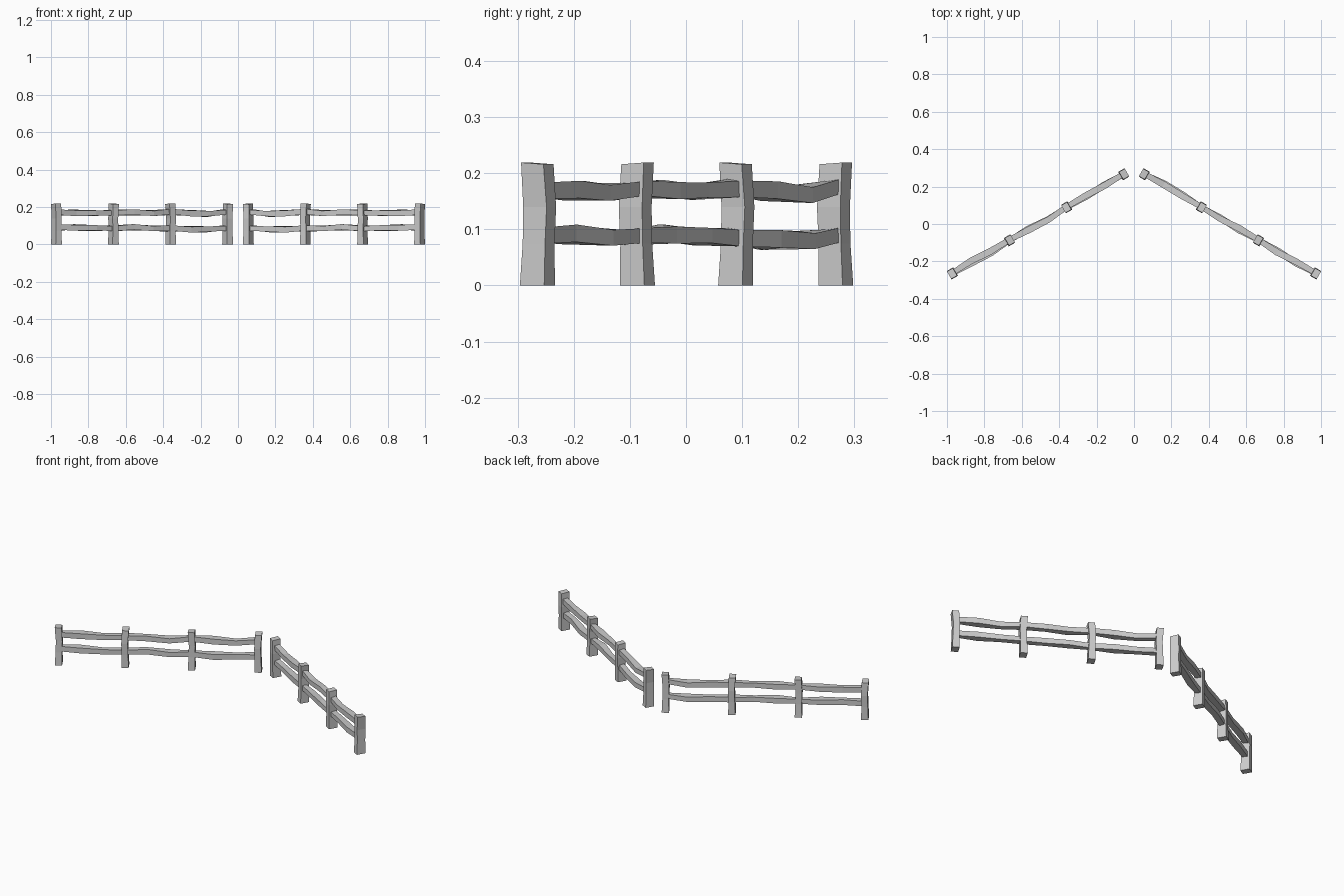
import bpy, bmesh
from mathutils import Vector

if "Cube" in bpy.data.objects:
    bpy.data.objects.remove(bpy.data.objects["Cube"])

POST_H = 0.219


def loft(name, rings):
    """Closed flat-faced tube through a list of four-cornered rings."""
    bm = bmesh.new()
    loops = [[bm.verts.new(p) for p in ring] for ring in rings]
    for a, b in zip(loops, loops[1:]):
        for i in range(4):
            j = (i + 1) % 4
            bm.faces.new((a[i], a[j], b[j], b[i]))
    bm.faces.new(loops[0][::-1])
    bm.faces.new(loops[-1])
    bmesh.ops.recalc_face_normals(bm, faces=bm.faces[:])
    mesh = bpy.data.meshes.new(name)
    bm.to_mesh(mesh)
    bm.free()
    ob = bpy.data.objects.new(name, mesh)
    bpy.context.collection.objects.link(ob)
    return ob


CORNERS = ((-1, -1), (1, -1), (1, 1), (-1, 1))

# post profile: height, half width along run, half depth, shift along, shift across
POST = ((0, .019, .025, 0, -.001), (.075, .017, .023, .001, .001),
        (.14, .017, .024, .003, .002), (POST_H, .018, .023, -.002, 0))

# rail centre heights from the outer end to the inner end, three steps per bay
RAIL_Z = {
    "upper": (.171, .169, .167, .171, .171, .168, .174, .168, .163, .176),
    "lower": (.091, .091, .087, .087, .092, .087, .086, .081, .081, .089),
}
# sideways wander of each rail, positive is towards the back
RAIL_SIDE = {
    ("left", "upper"): (.002, .008, .000, .003, -.003, -.009, .002, .003, -.001, .002),
    ("left", "lower"): (.000, -.004, -.008, .000, .002, -.006, .000, -.003, .002, .000),
    ("right", "upper"): (.002, .002, -.005, .002, .004, -.003, .002, .001, .004, .002),
    ("right", "lower"): (.000, -.005, .002, .001, -.004, .003, .000, .008, .009, .001),
}
HALF_H = (.0145, .0155, .014, .013, .015, .0135)
HALF_T = (.014, .017, .018, .014, .018, .016)

for side, s in (("left", -1), ("right", 1)):
    outer, inner = Vector((s * .971, -.264, 0)), Vector((s * .055, .266, 0))
    run = inner - outer
    along = run.normalized()
    across = Vector((s * .5, .866, 0))

    # four slightly bent posts, alternate ones leaning the other way
    for k in range(4):
        base = outer + run * (k / 3)
        lean = 1 if k % 2 == 0 else -1
        rings = []
        for z, hw, hd, da, dc in POST:
            ring = []
            for a, c in CORNERS:
                p = base + along * (a * hw + da * lean) + across * (c * hd + dc * lean)
                p.z = z - (.003 * (1 + c * lean) / 2 if z == POST_H else 0)
                ring.append(p)
            rings.append(ring)
        loft(f"{side}_post_{k + 1}", rings)

    # two wavy rails running through the posts
    for level, heights in RAIL_Z.items():
        rings = []
        for i, z in enumerate(heights):
            c0 = outer + run * (i / 9) + across * RAIL_SIDE[side, level][i]
            c0.z = z
            hh, ht = HALF_H[i % 6], HALF_T[i % 6]
            skew = .002 * (1 if i % 2 else -1)
            rings.append([c0 + across * (a * ht) + Vector((0, 0, c * hh + a * skew))
                          for a, c in CORNERS])
        loft(f"{side}_{level}_rail", rings)
